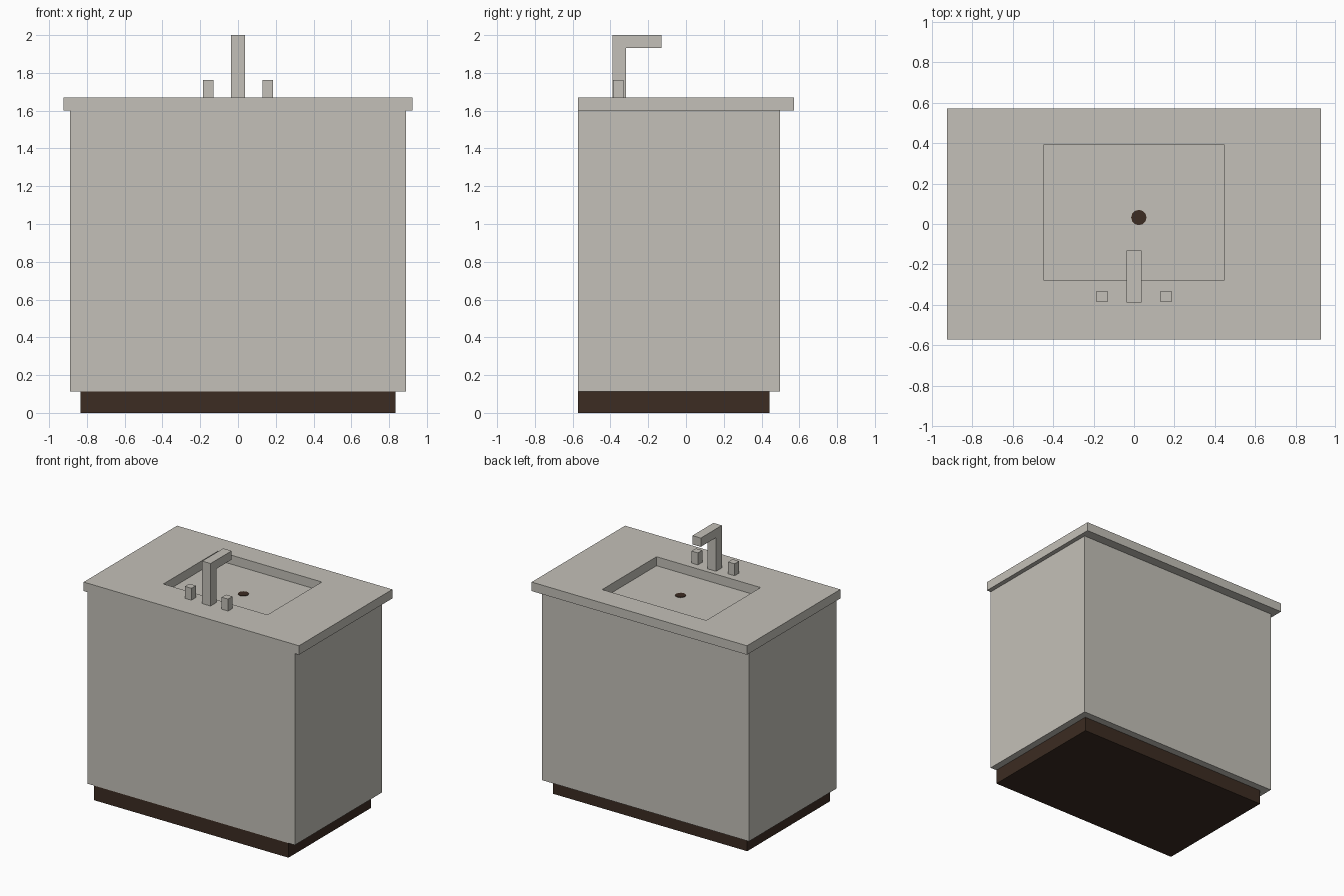
import bpy
import bmesh

cube = bpy.data.objects.get("Cube")
if cube:
    bpy.data.objects.remove(cube, do_unlink=True)


def make_material(name, rgb):
    mat = bpy.data.materials.new(name)
    mat.use_nodes = True
    color = (*rgb, 1.0)
    mat.diffuse_color = color
    mat.node_tree.nodes["Principled BSDF"].inputs["Base Color"].default_value = color
    return mat


stone = make_material("warm grey", (0.55, 0.53, 0.48))
dark = make_material("dark brown", (0.045, 0.025, 0.016))


def finish(name, bm, mat):
    bmesh.ops.recalc_face_normals(bm, faces=bm.faces)
    mesh = bpy.data.meshes.new(name)
    bm.to_mesh(mesh)
    bm.free()
    mesh.materials.append(mat)
    obj = bpy.data.objects.new(name, mesh)
    bpy.context.collection.objects.link(obj)
    return obj


def box(name, x, y, z, mat):
    """Box from (min, max) pairs on each axis."""
    bm = bmesh.new()
    bmesh.ops.create_cube(bm, size=1)
    for v in bm.verts:
        v.co = [lo + (c + 0.5) * (hi - lo) for c, (lo, hi) in zip(v.co, (x, y, z))]
    return finish(name, bm, mat)


def frame(name, outer, inner, z, mat):
    """Slab with a rectangular opening; rectangles are (x0, x1, y0, y1)."""
    bm = bmesh.new()

    def ring(rect, height):
        x0, x1, y0, y1 = rect
        corners = ((x0, y0), (x1, y0), (x1, y1), (x0, y1))
        return [bm.verts.new((x, y, height)) for x, y in corners]

    loops = [ring(outer, z[0]), ring(outer, z[1]), ring(inner, z[1]), ring(inner, z[0])]
    for a, b in zip(loops, loops[1:] + loops[:1]):
        for i in range(4):
            j = (i + 1) % 4
            bm.faces.new((a[i], a[j], b[j], b[i]))
    return finish(name, bm, mat)


def extrude_profile(name, points, half_width, mat):
    """Side profile of (y, z) points extruded across x."""
    bm = bmesh.new()
    face = bm.faces.new([bm.verts.new((-half_width, y, z)) for y, z in points])
    new = bmesh.ops.extrude_face_region(bm, geom=[face])["geom"]
    verts = [g for g in new if isinstance(g, bmesh.types.BMVert)]
    bmesh.ops.translate(bm, verts=verts, vec=(2 * half_width, 0, 0))
    return finish(name, bm, mat)


FRONT = -0.573
COUNTER_BOTTOM, COUNTER_TOP = 1.6, 1.67

# Cabinet on its recessed plinth
box("plinth", (-0.835, 0.835), (FRONT, 0.441), (0, 0.113), dark)
box("cabinet", (-0.89, 0.89), (FRONT, 0.498), (0.113, COUNTER_BOTTOM), stone)

# Countertop with basin opening, closed below by the cabinet top
frame("countertop", (-0.925, 0.925, FRONT, -FRONT), (-0.447, 0.447, -0.277, 0.39),
      (COUNTER_BOTTOM, COUNTER_TOP), stone)

# Drain disc on the basin floor
bm = bmesh.new()
bmesh.ops.create_cone(bm, cap_ends=True, segments=12, radius1=0.038, radius2=0.038, depth=0.004)
bmesh.ops.translate(bm, verts=bm.verts, vec=(0.024, 0.032, COUNTER_BOTTOM + 0.002))
finish("drain", bm, dark)

# Square faucet with a spout reaching over the basin
extrude_profile("faucet", [(-0.388, COUNTER_TOP), (-0.318, COUNTER_TOP), (-0.318, 1.932),
                           (-0.13, 1.932), (-0.13, 2.0), (-0.388, 2.0)], 0.036, stone)

# Tap handles
for side, sign in (("right", -1), ("left", 1)):
    box(side + "_handle", sorted((sign * 0.13, sign * 0.185)), (-0.386, -0.332),
        (COUNTER_TOP, 1.763), stone)
